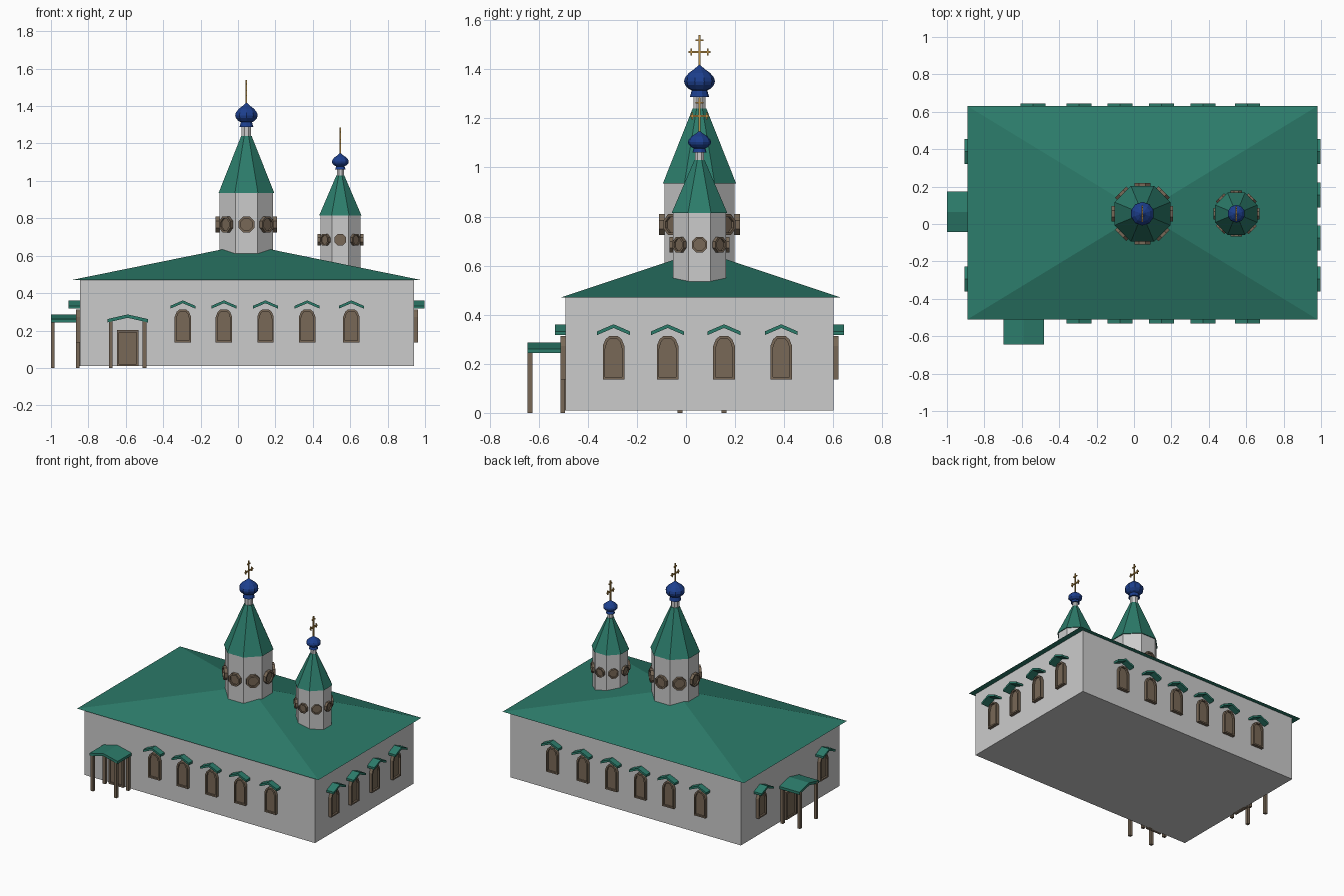
import bpy, bmesh
from math import sin, cos, pi, radians
from mathutils import Matrix, Vector

if "Cube" in bpy.data.objects:
    bpy.data.objects.remove(bpy.data.objects["Cube"])


def material(name, rgb):
    m = bpy.data.materials.new(name)
    m.diffuse_color = (*rgb, 1)
    m.use_nodes = True
    m.node_tree.nodes["Principled BSDF"].inputs["Base Color"].default_value = m.diffuse_color
    return m


GREEN = material("green_roof", (0.025, 0.20, 0.145))
BROWN = material("brown_wood", (0.19, 0.14, 0.095))
BLUE = material("blue_dome", (0.012, 0.05, 0.27))
GOLD = material("gold_metal", (0.5, 0.29, 0.07))


def loft(name, rings, mat=None, place=None, closed=False):
    """Skin equal-length rings of points; cap the ends unless closed on itself."""
    bm = bmesh.new()
    vs = [[bm.verts.new(p) for p in r] for r in rings]
    n = len(vs[0])
    pairs = list(zip(vs, vs[1:])) + ([(vs[-1], vs[0])] if closed else [])
    for a, b in pairs:
        for i in range(n):
            j = (i + 1) % n
            bm.faces.new((a[i], a[j], b[j], b[i]))
    if not closed:
        bm.faces.new(vs[0])
        bm.faces.new(vs[-1])
    bmesh.ops.remove_doubles(bm, verts=bm.verts, dist=1e-5)
    bmesh.ops.recalc_face_normals(bm, faces=bm.faces)
    if place:
        bm.transform(place)
    me = bpy.data.meshes.new(name)
    bm.to_mesh(me)
    bm.free()
    if mat:
        me.materials.append(mat)
    ob = bpy.data.objects.new(name, me)
    bpy.context.collection.objects.link(ob)
    return ob


def box(name, x, y, z, mat=None, place=None):
    rings = [[(x[0], y[0], k), (x[1], y[0], k), (x[1], y[1], k), (x[0], y[1], k)] for k in z]
    return loft(name, rings, mat, place)


def prism(name, outline, y0, y1, mat, place):
    """Extrude an (x, z) outline along local y."""
    return loft(name, [[(x, y, z) for x, z in outline] for y in (y0, y1)], mat, place)


def frame(name, outer, inner, y0, y1, mat, place):
    """Hollow frame between two matching (x, z) outlines."""
    rings = [[(x, y, z) for x, z in o]
             for o, y in ((outer, y0), (outer, y1), (inner, y1), (inner, y0))]
    return loft(name, rings, mat, place, closed=True)


def lathe(name, centre, profile, n, mat=None):
    """Revolve (flat radius, z) profile with n flat sides."""
    k = 1 / cos(pi / n)
    rings = [[(centre[0] + r * k * cos((2 * i + 1) * pi / n),
               centre[1] + r * k * sin((2 * i + 1) * pi / n), z) for i in range(n)]
             for r, z in profile]
    return loft(name, rings, mat)


def at(x, y, angle):
    """Wall frame: local -y points outward, x runs along the wall."""
    return Matrix.Translation(Vector((x, y, 0))) @ Matrix.Rotation(radians(angle), 4, 'Z')


def chevron(half, eave, peak, t):
    return [(-half, eave), (0, peak - t), (half, eave), (half, eave + t), (0, peak), (-half, eave + t)]


# Hall and pyramid roof
X0, X1, Y0, Y1 = -0.845, 0.94, -0.49, 0.60
box("hall_walls", (X0, X1), (Y0, Y1), (0.01, 0.472))
eaves = [(-0.89, -0.51, 0.47), (0.98, -0.51, 0.47), (0.98, 0.63, 0.47), (-0.89, 0.63, 0.47)]
loft("hall_roof", [eaves, [(0.045, 0.06, 0.66)] * 4], GREEN)


# Arched wall windows with gabled hoods
def arch(h, z0, z1):
    return [(-h, z0), (h, z0), (h, z1 - 0.04), (h * 0.75, z1 - 0.013), (h * 0.4, z1),
            (-h * 0.4, z1), (-h * 0.75, z1 - 0.013), (-h, z1 - 0.04)]


def wall_window(place, hood_depth):
    frame("window_frame", arch(0.044, 0.137, 0.313), arch(0.034, 0.147, 0.303),
          -0.022, 0.01, BROWN, place)
    prism("window_pane", arch(0.036, 0.145, 0.305), -0.01, 0.01, BROWN, place)
    prism("window_hood", chevron(0.067, 0.317, 0.361, 0.015), -hood_depth, 0.01, GREEN, place)


cols = (-0.295, -0.075, 0.147, 0.37, 0.606)
rows = (-0.295, -0.075, 0.155, 0.388)
for x in cols:
    wall_window(at(x, Y0, 0), 0.043)
for x in (-0.54,) + cols:
    wall_window(at(x, Y1, 180), 0.043)
for y in rows:
    wall_window(at(X1, y, 90), 0.056)
for y in (rows[0], rows[3]):
    wall_window(at(X0, y, -90), 0.06)


# Porches with door, posts and gabled roof
def porch(place):
    prism("porch_roof", chevron(0.109, 0.243, 0.286, 0.018), -0.155, 0.01, GREEN, place)
    for s in (-1, 1):
        for y in (-0.145, -0.012):
            box("porch_post", (s * 0.09 - 0.01, s * 0.09 + 0.01), (y - 0.01, y + 0.01),
                (0, 0.258), BROWN, place)

    def rect(h, a, b):
        return [(-h, a), (h, a), (h, b), (-h, b)]
    frame("door_frame", rect(0.058, 0.01, 0.202), rect(0.046, 0.022, 0.19),
          -0.02, 0.01, BROWN, place)
    prism("door", rect(0.047, 0.02, 0.192), -0.01, 0.01, BROWN, place)


porch(at(-0.59, Y0, 0))
porch(at(X0, 0.065, -90))


# Octagonal towers with round-style windows, tent roof, onion dome and cross
def octagon(r, z):
    return [(r * cos((i + 0.5) * pi / 4), z + r * sin((i + 0.5) * pi / 4)) for i in range(8)]


def tower(name, c, a, eave, tip, dome0, dome1, r_dome, win_z, win_r, proud, bar_z, top):
    s = r_dome / 0.06
    lathe(name + "_drum", c, [(a, 0.5), (a, eave + 0.002)], 8)
    lathe(name + "_tent", c, [(a + 0.006, eave), (0.028 * s, tip)], 8, GREEN)
    lathe(name + "_neck", c, [(0.025 * s, tip - 0.03), (0.025 * s, dome0 + 0.01)], 8)
    onion = [(0.62, 0), (0.5, 0.2), (0.72, 0.25), (0.94, 0.37), (1, 0.48), (0.94, 0.59),
             (0.68, 0.74), (0.32, 0.86), (0.1, 0.96), (0, 1)]
    h = dome1 - dome0
    lathe(name + "_dome", c, [(r * r_dome, dome0 + t * h) for r, t in onion], 10, BLUE)
    for i in range(8):
        t = i * pi / 4
        place = at(c[0] + a * sin(t), c[1] - a * cos(t), i * 45)
        frame(name + "_window_frame", octagon(win_r, win_z), octagon(win_r * 0.74, win_z),
              -proud, 0.01, BROWN, place)
        prism(name + "_window_pane", octagon(win_r * 0.78, win_z), -proud * 0.5, 0.01, BROWN, place)
    # Cross, arms along y
    x, y = c
    w = 0.004
    half = 0.044 * (0.5 + 0.5 * s)

    def bar(part, y0, y1, z0, z1):
        box(name + part, (x - w, x + w), (y0, y1), (z0, z1), GOLD)
    bar("_cross_pole", y - w, y + w, dome1 - 0.01, top)
    bar("_cross_arm", y - half, y + half, bar_z - w, bar_z + w)
    bar("_cross_top_arm", y - 0.016, y + 0.016, top - 0.025, top - 0.018)
    for q in (-1, 1):
        m = y + q * half * 0.75
        bar("_cross_end", m - 0.003, m + 0.003, bar_z - 0.014, bar_z + 0.014)


tower("main_tower", (0.045, 0.055), 0.143, 0.935, 1.24, 1.287, 1.42, 0.06,
      0.767, 0.046, 0.021, 1.47, 1.54)
tower("small_tower", (0.547, 0.055), 0.107, 0.815, 1.03, 1.06, 1.15, 0.045,
      0.685, 0.034, 0.016, 1.21, 1.285)
